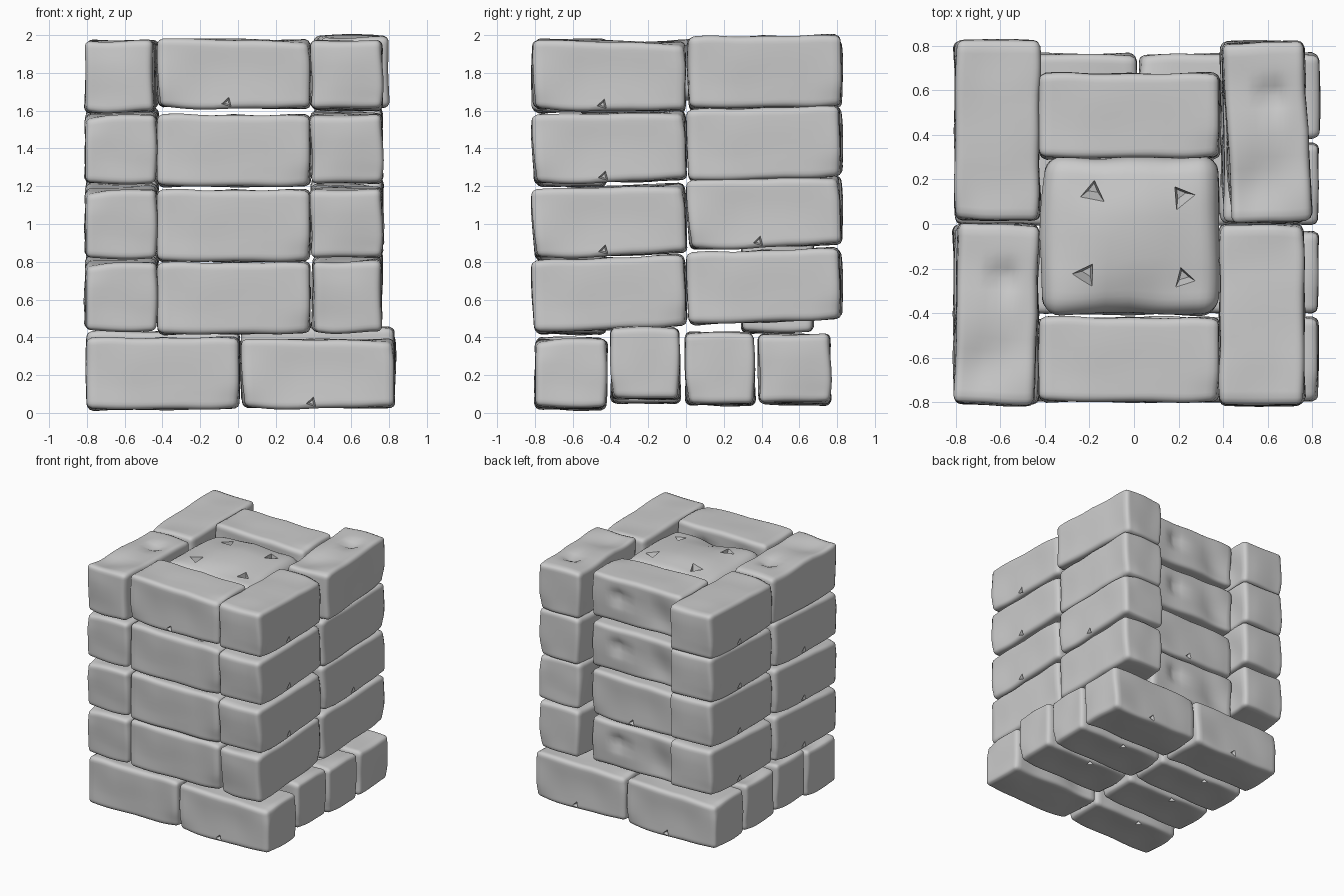
import bpy, bmesh, random
from math import pi, exp
from mathutils import Vector, Matrix, Euler, noise

random.seed(4)
cube = bpy.data.objects.get("Cube")
if cube:
    bpy.data.objects.remove(cube)

scene = bpy.context.scene.collection
QUARTER = pi / 2


def add_object(name, mesh):
    obj = bpy.data.objects.new(name, mesh)
    scene.objects.link(obj)
    return obj


def worn_block(name, size, radius, dents, chips, wear):
    """Rounded block with soft dents and sharp three-sided chips."""
    half = Vector(size) / 2
    inner = half - Vector((radius,) * 3)
    bm = bmesh.new()
    bmesh.ops.create_cube(bm, size=2)
    bmesh.ops.subdivide_edges(bm, edges=bm.edges[:], cuts=17, use_grid_fill=True)
    for v in bm.verts:
        # crowd the grid toward the edges, then round them off
        p = Vector([(abs(c) ** 0.6 if c > 0 else -abs(c) ** 0.6) * h
                    for c, h in zip(v.co, half)])
        core = Vector([max(-i, min(i, c)) for c, i in zip(p, inner)])
        out = p - core
        if out.length > 0:
            p = core + out.normalized() * radius
        p += noise.noise_vector(p * 4) * wear
        for centre, reach, push in dents:
            d = (p - Vector(centre)).length / reach
            p += Vector(push) * exp(-d * d)
        v.co = p
    mesh = bpy.data.meshes.new(name)
    bm.to_mesh(mesh)
    bm.free()
    obj = add_object(name, mesh)

    # carve the chips
    cutters = []
    for centre, width, turn in chips:
        bm = bmesh.new()
        bmesh.ops.create_cone(bm, cap_ends=True, segments=3, radius1=width * 0.3,
                              radius2=width, depth=width * 1.6)
        bm.transform(Matrix.Translation(centre) @ Euler(turn).to_matrix().to_4x4())
        cut_mesh = bpy.data.meshes.new("chip_cutter")
        bm.to_mesh(cut_mesh)
        bm.free()
        cutter = add_object("chip_cutter", cut_mesh)
        cutter.hide_render = True
        mod = obj.modifiers.new("chip", 'BOOLEAN')
        mod.operation = 'DIFFERENCE'
        mod.object = cutter
        cutters.append(cutter)
    graph = bpy.context.evaluated_depsgraph_get()
    graph.update()
    carved = bpy.data.meshes.new_from_object(obj.evaluated_get(graph))
    obj.modifiers.clear()
    obj.data = carved
    for cutter in cutters:
        bpy.data.objects.remove(cutter)

    bpy.ops.object.select_all(action='DESELECT')
    obj.select_set(True)
    bpy.context.view_layer.objects.active = obj
    bpy.ops.object.shade_smooth_by_angle(angle=0.7)
    return obj


# One worn brick, shared by the whole stack
master = worn_block(
    "brick", (0.805, 0.38, 0.366), 0.032,
    dents=[((0.16, 0.19, 0.03), 0.06, (0, -0.045, 0)),
           ((-0.2, 0.19, -0.05), 0.12, (0, -0.02, 0)),
           ((0.4, -0.19, 0.18), 0.1, (-0.015, 0.01, -0.015)),
           ((-0.4, -0.19, -0.18), 0.1, (0.01, 0.008, 0.01))],
    chips=[((-0.035, -0.19, -0.152), 0.046, (QUARTER, 0.3, 0))],
    wear=0.014)
brick_mesh = master.data
bpy.data.objects.remove(master)


def place(name, loc, yaw=0, roll=0, tilt=0, swing=0):
    obj = add_object(name, brick_mesh)
    jitter = [random.uniform(-0.006, 0.006) for _ in range(3)]
    lean = Euler((tilt + jitter[0], jitter[1], swing + jitter[2])).to_matrix()
    turn = Euler((roll, 0, yaw)).to_matrix()
    obj.matrix_world = Matrix.Translation(loc) @ (lean @ turn).to_4x4()


# Base course: four rows of two bricks laid along x
base_rows = [  # y, right z, left z
    (-0.61, 0.207, 0.207), (-0.215, 0.24, 0.262),
    (0.18, 0.23, 0.235), (0.575, 0.225, 0.235)]
for row, (y, z_right, z_left) in enumerate(base_rows, 1):
    outer = row in (1, 4)
    flip = pi if row == 4 else 0
    place(f"base_brick_right_{row}", (-0.395, y, z_right), flip, 0 if row == 4 else QUARTER)
    place(f"base_brick_left_{row}", (0.425, y, z_left), flip, 0 if outer else QUARTER)

# Four upper courses around a square opening
courses = [  # front/back z, side front z and tilt, side back z and tilt
    (0.607, 0.63, 0.045, 0.67, 0.03),
    (0.99, 1.015, 0.045, 1.06, 0.035),
    (1.387, 1.405, 0.035, 1.425, 0.03),
    (1.795, 1.785, -0.01, 1.805, 0.01),
]
for n, (z, z_front, tilt_front, z_back, tilt_back) in enumerate(courses, 1):
    top = n == len(courses)
    place(f"front_brick_{n}", (-0.02, -0.61, z), roll=0 if top else QUARTER)
    place(f"back_brick_{n}", (-0.02, 0.485, z), yaw=pi if n == 2 else 0)
    place(f"left_front_brick_{n}", (0.575, -0.405, z_front), QUARTER,
          QUARTER if n == 1 else 0, tilt_front)
    place(f"left_back_brick_{n}", (0.597 if top else 0.58, 0.415, z_back), QUARTER,
          0 if n == 2 else QUARTER, tilt_back, 0.055 if top else 0)
    place(f"right_front_brick_{n}", (-0.62, -0.405, z_front - 0.008 * top),
          QUARTER if top else -QUARTER, QUARTER if top else 0,
          tilt_front, -0.03 if top else 0)
    place(f"right_back_brick_{n}", (-0.615, 0.42, z_back - 0.02 * top), -QUARTER, 0, tilt_back)

# Slab closing the opening, crowned between its pits and slumped at the rim
pits = [(-0.17, 0.2), (0.23, 0.18), (-0.2, -0.17), (0.24, -0.19)]
slab = worn_block(
    "opening_slab", (0.79, 0.71, 0.28), 0.08,
    dents=[((0, 0, 0.14), 0.4, (0, 0, 0.065)),
           ((0, -0.35, 0.14), 0.16, (0, 0, -0.04))],
    chips=[((x, y, 0.17), 0.085, (0.2, 0, 2 * x + y)) for x, y in pits],
    wear=0.02)
slab.location = (-0.015, -0.055, 1.775)
